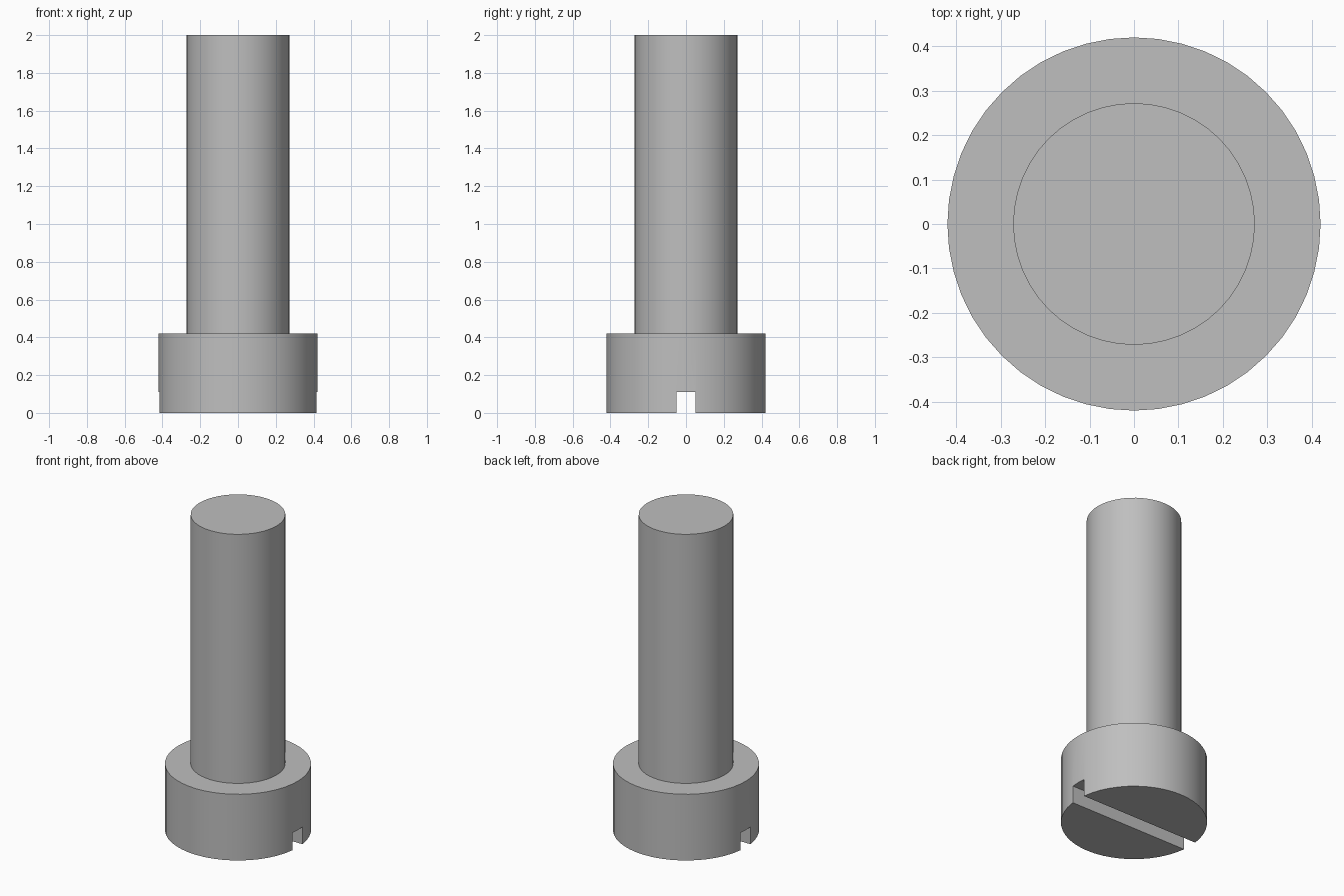
import bpy
import bmesh
import math
from mathutils import Matrix

SEGMENTS = 48
HEAD_RADIUS, HEAD_HEIGHT = 0.42, 0.42
SHANK_RADIUS, TOTAL_HEIGHT = 0.272, 2.0
SLOT_WIDTH, SLOT_DEPTH = 0.1, 0.11

cube = bpy.data.objects.get("Cube")
if cube:
    bpy.data.objects.remove(cube, do_unlink=True)

# Plain grey metal
steel = bpy.data.materials.new("grey_steel")
steel.use_nodes = True
colour = (0.52, 0.52, 0.52, 1)
steel.diffuse_color = colour
steel.node_tree.nodes["Principled BSDF"].inputs["Base Color"].default_value = colour


def add_object(name, bm):
    bmesh.ops.recalc_face_normals(bm, faces=bm.faces)
    mesh = bpy.data.meshes.new(name)
    bm.to_mesh(mesh)
    bm.free()
    mesh.materials.append(steel)
    obj = bpy.data.objects.new(name, mesh)
    bpy.context.collection.objects.link(obj)
    return obj


# Screw body: stepped head and shank turned as one closed solid
bm = bmesh.new()
profile = [(HEAD_RADIUS, 0), (HEAD_RADIUS, HEAD_HEIGHT),
           (SHANK_RADIUS, HEAD_HEIGHT), (SHANK_RADIUS, TOTAL_HEIGHT)]
rings = []
for radius, z in profile:
    ring = bmesh.ops.create_circle(bm, segments=SEGMENTS, radius=radius,
                                   matrix=Matrix.Translation((0, 0, z)))["verts"]
    rings.append(ring)
for low, high in zip(rings, rings[1:]):
    for i in range(SEGMENTS):
        j = (i + 1) % SEGMENTS
        bm.faces.new((low[i], low[j], high[j], high[i]))
bm.faces.new(rings[0])
bm.faces.new(rings[-1])
screw = add_object("slotted_screw", bm)

# Driver slot cut across the underside of the head
bm = bmesh.new()
bmesh.ops.create_cube(bm, size=1, matrix=Matrix.Diagonal((1, SLOT_WIDTH, 2 * SLOT_DEPTH, 1)))
cutter = add_object("slot_cutter", bm)
cutter.hide_render = True
cutter.hide_set(True)

cut = screw.modifiers.new("driver_slot", "BOOLEAN")
cut.operation = "DIFFERENCE"
cut.solver = "EXACT"
cut.object = cutter

# Bake the cut, then shade the round walls smooth with crisp edges
bpy.context.view_layer.objects.active = screw
screw.select_set(True)
bpy.ops.object.modifier_apply(modifier=cut.name)
bpy.data.objects.remove(cutter, do_unlink=True)
bpy.ops.object.shade_smooth_by_angle(angle=math.radians(30))
